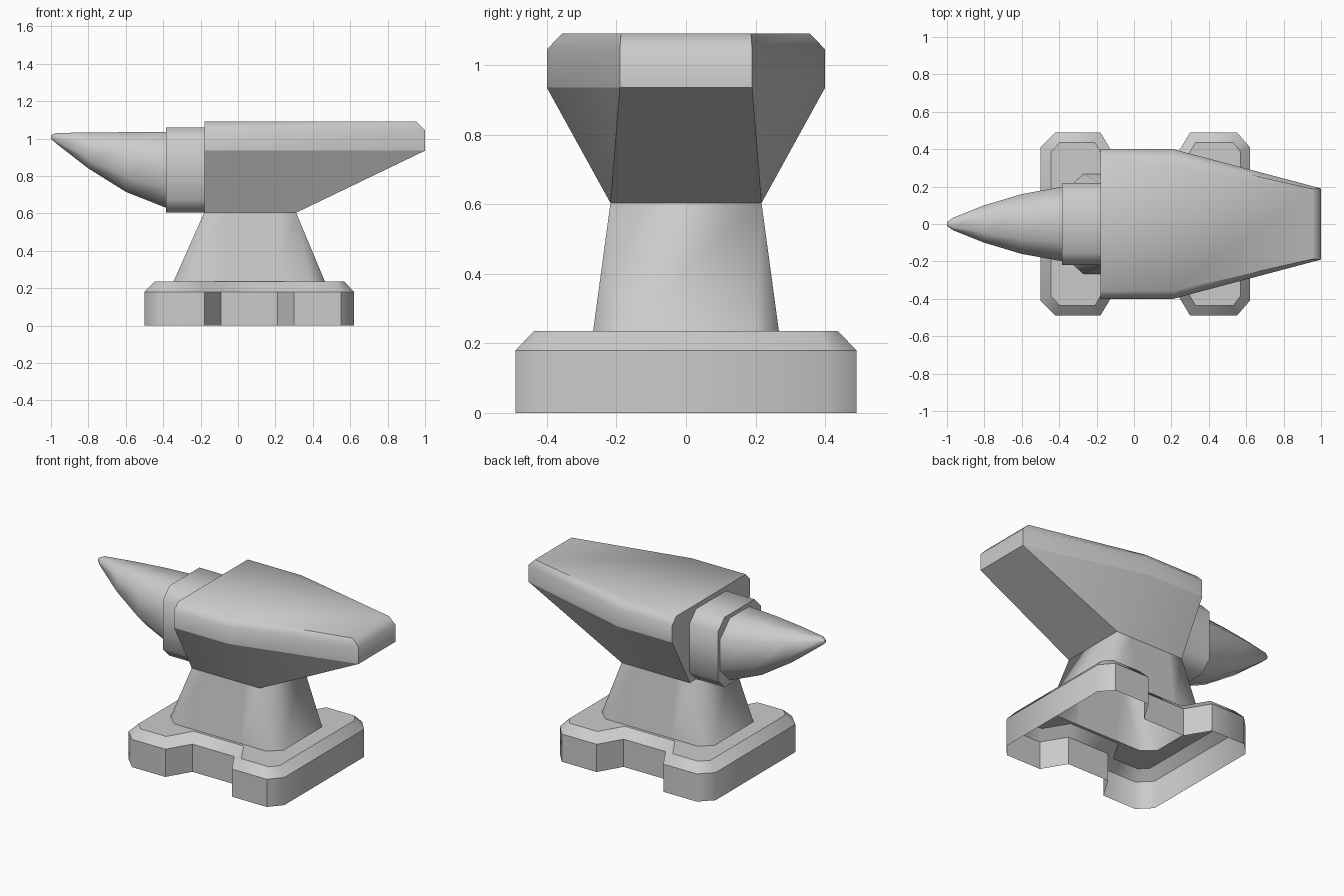
import bpy, bmesh, math

if "Cube" in bpy.data.objects:
    bpy.data.objects.remove(bpy.data.objects["Cube"])


def loft(name, rings, cap_start=False, cap_end=False, sharp_z=(), angle=48):
    """Skin equal-length rings of points; smooth except sharp or listed edges."""
    bm = bmesh.new()
    vr = [[bm.verts.new(p) for p in r] for r in rings]
    n = len(rings[0])
    for a, b in zip(vr, vr[1:]):
        for i in range(n):
            j = (i + 1) % n
            bm.faces.new((a[i], a[j], b[j], b[i]))
    if cap_start:
        bm.faces.new(vr[0][::-1])
    if cap_end:
        bm.faces.new(vr[-1])
    bmesh.ops.remove_doubles(bm, verts=bm.verts[:], dist=0.0005)
    bmesh.ops.recalc_face_normals(bm, faces=bm.faces[:])
    for f in bm.faces:
        f.smooth = True
    for e in bm.edges:
        on_line = any(all(abs(v.co.z - z) < 1e-4 for v in e.verts) for z in sharp_z)
        if on_line or e.calc_face_angle(0) > math.radians(angle):
            e.smooth = False
    me = bpy.data.meshes.new(name)
    bm.to_mesh(me)
    bm.free()
    ob = bpy.data.objects.new(name, me)
    bpy.context.collection.objects.link(ob)
    return ob


def plan(half, z):
    """Horizontal ring from its front half (left to right), mirrored to the back."""
    return [(x, -y, z) for x, y in half] + [(x, y, z) for x, y in reversed(half)]


def octagon(x, z0, z1, w, c):
    """Chamfered rectangle across the x axis; c is the chamfer share of half size."""
    m, h = (z0 + z1) / 2, (z1 - z0) / 2
    k = 1 - c
    pts = [(-k, -1), (k, -1), (1, -k), (1, k), (k, 1), (-k, 1), (-1, k), (-1, -k)]
    return [(x, w * a, m + h * b) for a, b in pts]


# Hollow notched foot plate with chamfered rim, running up into the waist
outer = [(-.5, .41), (-.42, .49), (-.18, .49), (-.09, .34),
         (.21, .34), (.30, .49), (.55, .49), (.62, .41)]
rim = [(-.445, .385), (-.395, .437), (-.21, .437), (-.12, .285),
       (.24, .285), (.33, .437), (.53, .437), (.57, .385)]
waist_low = [(-.345, .20), (-.27, .267), (-.27, .267), (-.08, .267),
             (.20, .267), (.39, .267), (.39, .267), (.465, .20)]
waist_top = [(-.18, .217)] * 3 + [(-.08, .217), (.20, .217)] + [(.31, .217)] * 3
loft("base_and_waist",
     [plan(outer, 0), plan(outer, .18), plan(rim, .235),
      plan(waist_low, .235), plan(waist_top, .605)],
     sharp_z=(.18, .235))

# Main block with tapering heel
wide = [(-.18, .40), (.21, .40), (1, .19)]
loft("body",
     [plan([(-.18, .217), (.31, .217), (.31, .217)], .603),
      plan(wide, .935), plan(wide, 1.045),
      plan([(-.18, .357), (.21, .357), (.955, .187)], 1.09)],
     cap_end=True, sharp_z=(.935,))

# Collar between block and horn
loft("collar", [octagon(-.17, .605, 1.06, .22, .3), octagon(-.385, .605, 1.06, .22, .3)],
     cap_start=True, cap_end=True)

# Pointed horn with straight top line and curved underside
sections = [(-.38, .628, 1.035, .20), (-.60, .715, 1.034, .16), (-.80, .84, 1.032, .10),
            (-.97, .972, 1.03, .032), (-1, .998, 1.018, .010)]
loft("horn", [octagon(*s, .5) for s in sections], cap_start=True, cap_end=True, angle=60)
